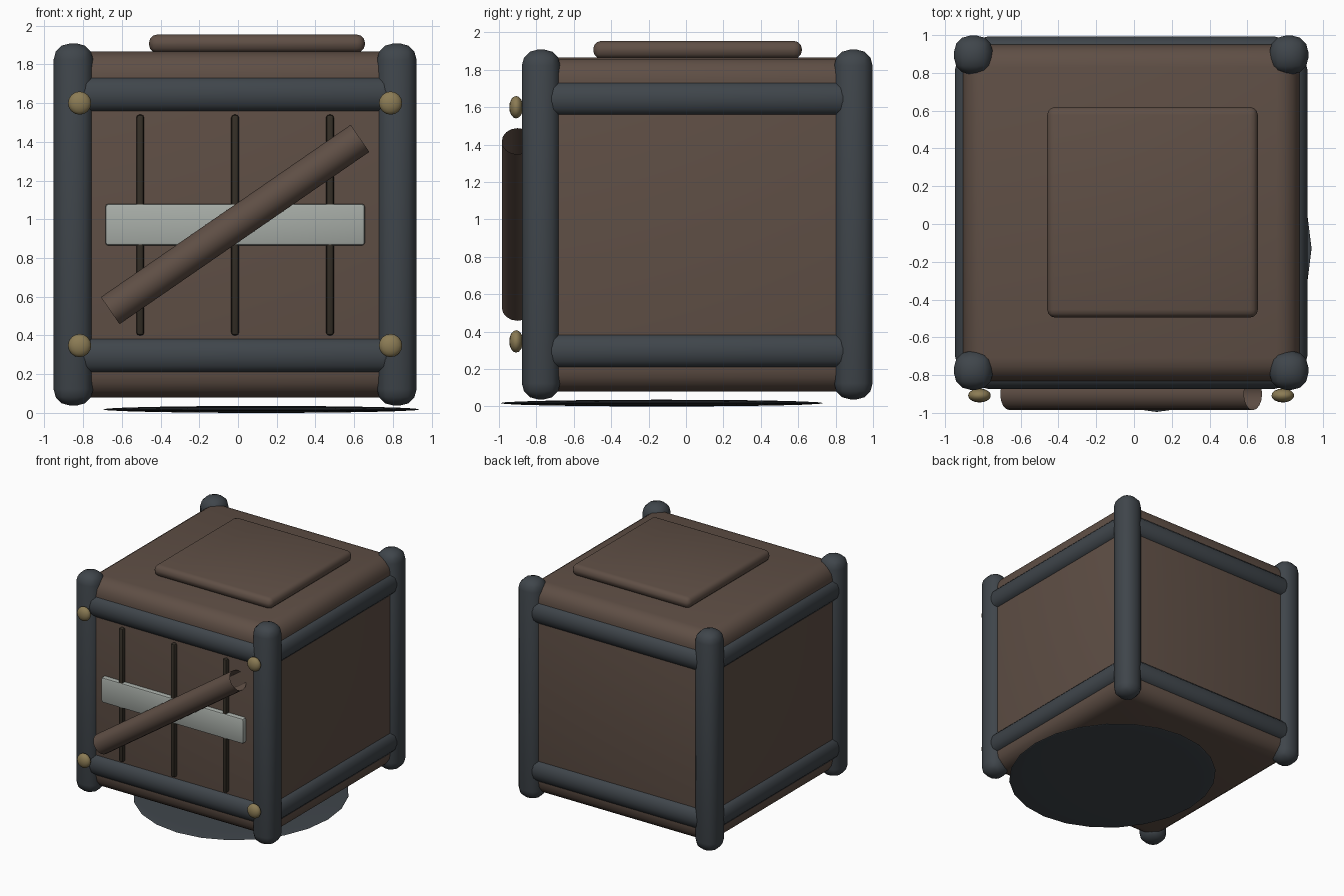
import bpy
import math

if "Cube" in bpy.data.objects:
    bpy.data.objects.remove(bpy.data.objects["Cube"])

CX, CY, CZ = -0.015, 0.06, 0.973      # centre of the crate


def material(name, rgb):
    m = bpy.data.materials.new(name)
    m.diffuse_color = (*rgb, 1)
    m.use_nodes = True
    m.node_tree.nodes["Principled BSDF"].inputs["Base Color"].default_value = m.diffuse_color
    return m


WOOD = material("brown_wood", (0.115, 0.078, 0.060))
IRON = material("slate_iron", (0.050, 0.060, 0.070))
PLATE = material("pale_metal", (0.39, 0.42, 0.39))
DARK = material("dark_slat", (0.034, 0.027, 0.019))
BRASS = material("brass", (0.26, 0.20, 0.09))


def finish(name, mat, angle=40):
    ob = bpy.context.object
    ob.name = name
    ob.data.materials.append(mat)
    bpy.ops.object.shade_smooth_by_angle(angle=math.radians(angle))
    return ob


def rounded_box(name, center, size, bevel, mat, segments=3):
    bpy.ops.mesh.primitive_cube_add(size=1, location=center)
    ob = bpy.context.object
    ob.scale = size
    bpy.ops.object.transform_apply(location=False, rotation=False, scale=True)
    mod = ob.modifiers.new("rounding", 'BEVEL')
    mod.width = bevel
    mod.segments = segments
    mod.limit_method = 'NONE'
    bpy.ops.object.modifier_apply(modifier=mod.name)
    return finish(name, mat)


# Crate body and raised lid panel
rounded_box("crate_body", (CX, CY, CZ), (1.78, 1.78, 1.785), 0.12, WOOD, 4)
rounded_box("lid_panel", (0.098, 0.062, 1.907), (1.115, 1.115, 0.094), 0.042, WOOD)

# Corner posts and the rails between them
OFF = 0.835
for sx in (-1, 1):
    for sy in (-1, 1):
        rounded_box("corner_post", (CX + sx * OFF, CY + sy * OFF, CZ),
                    (0.205, 0.205, 1.87), 0.085, IRON)
for z in (0.297, 1.645):
    for s in (-1, 1):
        rounded_box("cross_rail", (CX, CY + s * OFF, z),
                    (1.68, 0.195, 0.19), 0.08, IRON)
        rounded_box("side_rail", (CX + s * OFF, CY, z),
                    (0.195, 1.68, 0.19), 0.08, IRON)

# Front slats and label plate
for x in (-0.49, 0, 0.49):
    rounded_box("front_slat", (CX + x, -0.835, 0.97), (0.04, 0.06, 1.14), 0.015, DARK, 2)
rounded_box("label_plate", (CX, -0.842, 0.972), (1.34, 0.055, 0.215), 0.015, PLATE, 2)

# Diagonal brace, an open tube
tilt = math.atan2(0.89, 1.29)
bpy.ops.mesh.primitive_cylinder_add(vertices=16, radius=0.085, depth=1.567,
                                    end_fill_type='NOTHING',
                                    location=(CX, -0.90, 0.973),
                                    rotation=(0, math.pi / 2 - tilt, 0))
finish("diagonal_brace", WOOD)

# Rivets on the front posts
for x in (-0.818, 0.788):
    for z in (0.348, 1.60):
        bpy.ops.mesh.primitive_uv_sphere_add(segments=16, ring_count=8, radius=1,
                                             location=(x, -0.908, z))
        bpy.context.object.scale = (0.06, 0.037, 0.06)
        finish("rivet", BRASS)

# Thin base disc
bpy.ops.mesh.primitive_uv_sphere_add(segments=24, ring_count=12, radius=1,
                                     location=(0.12, -0.13, 0.018))
bpy.context.object.scale = (0.82, 0.865, 0.018)
finish("base_disc", IRON)
